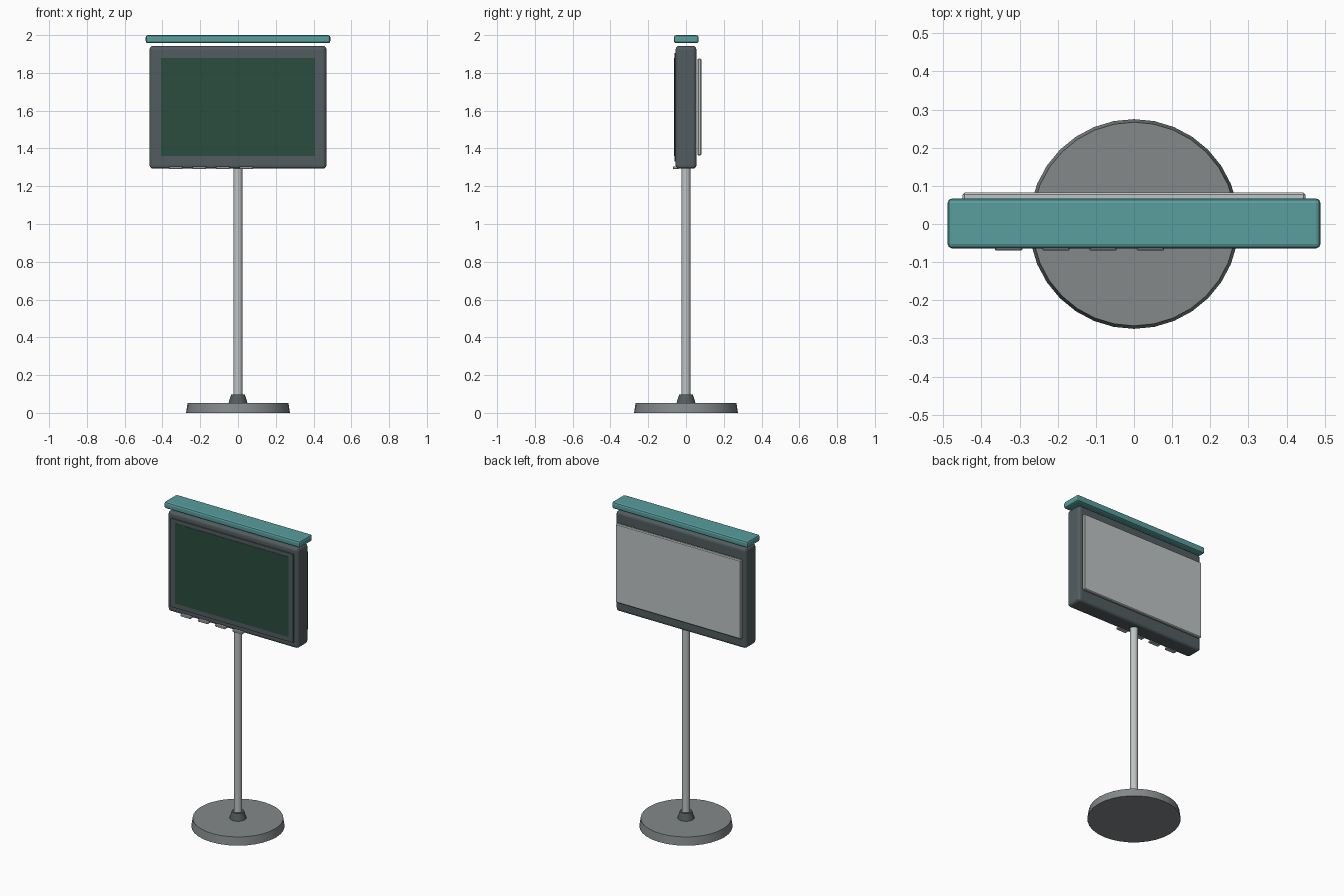
import bpy, math

if "Cube" in bpy.data.objects:
    bpy.data.objects.remove(bpy.data.objects["Cube"])


def material(name, rgb):
    m = bpy.data.materials.new(name)
    m.diffuse_color = (*rgb, 1)
    m.use_nodes = True
    m.node_tree.nodes["Principled BSDF"].inputs["Base Color"].default_value = m.diffuse_color
    return m


TEAL = material("teal canopy", (0.10, 0.34, 0.34))
DARK = material("dark grey casing", (0.085, 0.108, 0.115))
GREEN = material("dark green screen", (0.024, 0.074, 0.050))
GREY = material("mid grey base", (0.23, 0.25, 0.255))
PALE = material("pale grey", (0.52, 0.55, 0.55))


def finish(name, mat):
    o = bpy.context.object
    o.name = name
    o.data.materials.append(mat)
    return o


def box(name, lo, hi, mat, bevel=0, segments=2):
    """Box between two corners, with optional rounded edges."""
    bpy.ops.mesh.primitive_cube_add(size=1, location=[(a + b) / 2 for a, b in zip(lo, hi)])
    o = finish(name, mat)
    o.scale = [b - a for a, b in zip(lo, hi)]
    bpy.ops.object.transform_apply(location=False, rotation=False, scale=True)
    if bevel:
        mod = o.modifiers.new("rounding", "BEVEL")
        mod.width, mod.segments = bevel, segments
    return o


def cone(name, r1, r2, z0, z1, mat, sides=32):
    bpy.ops.mesh.primitive_cone_add(vertices=sides, radius1=r1, radius2=r2,
                                    depth=z1 - z0, location=(0, 0, (z0 + z1) / 2))
    o = finish(name, mat)
    bpy.ops.object.shade_smooth_by_angle(angle=math.radians(30))
    return o


# Stand
cone("base", 0.275, 0.267, 0, 0.053, GREY)
cone("collar", 0.05, 0.036, 0.053, 0.097, DARK, 24)
cone("pole", 0.024, 0.024, 0.06, 1.31, PALE, 24)

# Display casing with raised bezel and screen
box("casing", (-0.468, -0.055, 1.293), (0.468, 0.055, 1.943), DARK, 0.018, 3)
box("bezel", (-0.44, -0.062, 1.33), (0.44, -0.05, 1.905), DARK)
box("screen", (-0.408, -0.064, 1.36), (0.408, -0.058, 1.88), GREEN)

# Rear panel, held just off the casing
box("rear_panel", (-0.45, 0.06, 1.363), (0.45, 0.082, 1.875), PALE, 0.005, 1)

# Canopy above the display
box("canopy", (-0.489, -0.064, 1.957), (0.489, 0.067, 2.0), TEAL, 0.012, 2)

# Row of tabs under the front edge
for i in range(4):
    x = -0.329 + 0.124 * i
    box(f"tab_{i + 1}", (x - 0.036, -0.07, 1.29), (x + 0.036, -0.04, 1.305), PALE, 0.003, 1)
